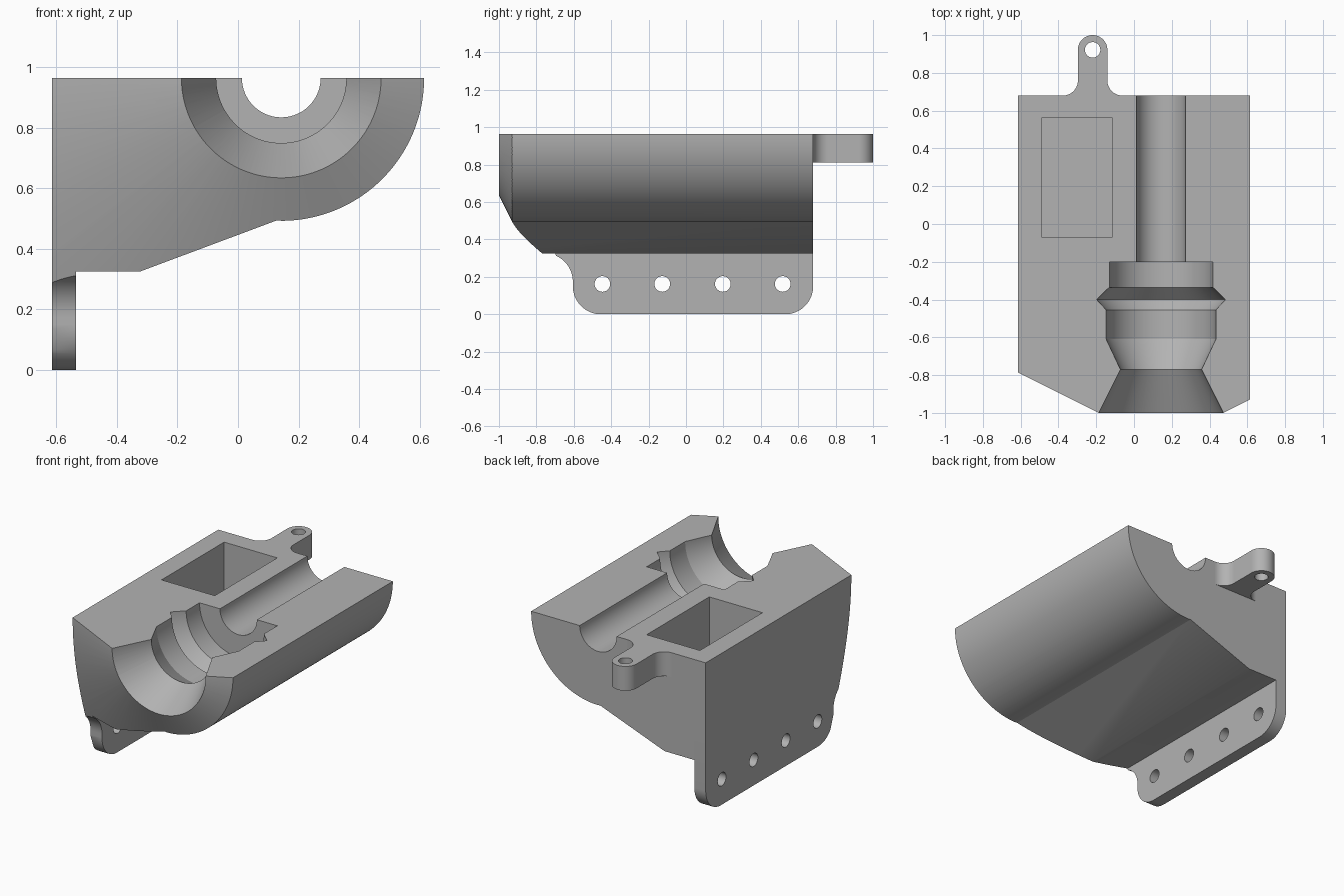
import bpy, bmesh
from math import cos, sin, pi, radians
from mathutils import Vector

cube = bpy.data.objects.get("Cube")
if cube:
    bpy.data.objects.remove(cube, do_unlink=True)

TOP, BACK, LEFT = 0.965, 0.68, -0.615
AXIS_X = 0.143

grey = bpy.data.materials.new("plain grey")
grey.use_nodes = True
grey.diffuse_color = (0.45, 0.45, 0.45, 1)
grey.node_tree.nodes["Principled BSDF"].inputs["Base Color"].default_value = (0.45, 0.45, 0.45, 1)


def arc(cx, cy, r, start, end, steps=16):
    """Points on an arc, angles in degrees."""
    angles = [radians(start + (end - start) * i / steps) for i in range(steps + 1)]
    return [(cx + r * cos(a), cy + r * sin(a)) for a in angles]


def finish(name, bm):
    bmesh.ops.remove_doubles(bm, verts=bm.verts, dist=1e-5)
    bmesh.ops.recalc_face_normals(bm, faces=bm.faces)
    mesh = bpy.data.meshes.new(name)
    bm.to_mesh(mesh)
    bm.free()
    mesh.materials.append(grey)
    obj = bpy.data.objects.new(name, mesh)
    bpy.context.collection.objects.link(obj)
    return obj


def prism(name, outline, axis, low, high):
    """Extrude a 2D outline along one axis (0 = x, 1 = y, 2 = z)."""
    def place(a, b, depth):
        co = [a, b]
        co.insert(axis, depth)
        return co
    bm = bmesh.new()
    face = bm.faces.new([bm.verts.new(place(a, b, low)) for a, b in outline])
    new = bmesh.ops.extrude_face_region(bm, geom=[face])["geom"]
    move = Vector(place(0, 0, high - low))
    bmesh.ops.translate(bm, vec=move, verts=[v for v in new if isinstance(v, bmesh.types.BMVert)])
    return finish(name, bm)


def lathe(name, profile, sides=128):
    """Spin (radius, y) points around the bore axis."""
    bm = bmesh.new()
    rings = []
    for r, y in profile:
        ring = []
        for i in range(sides):
            a = 2 * pi * (i + 0.5) / sides
            ring.append(bm.verts.new((AXIS_X + r * cos(a), y, TOP + r * sin(a))))
        rings.append(ring)
    for a, b in zip(rings, rings[1:]):
        for i in range(sides):
            j = (i + 1) % sides
            bm.faces.new((a[i], a[j], b[j], b[i]))
    bm.faces.new(rings[0])
    bm.faces.new(rings[-1])
    return finish(name, bm)


def combine(target, tool, operation):
    tool.hide_render = True
    mod = target.modifiers.new(tool.name, "BOOLEAN")
    mod.operation, mod.solver, mod.object = operation, "EXACT", tool
    bpy.context.view_layer.objects.active = target
    bpy.ops.object.modifier_apply(modifier=mod.name)
    bpy.data.objects.remove(tool, do_unlink=True)


# Main block: half-round on one side, deep wedge on the other
section = [(LEFT, TOP), (LEFT, 0.325), (-0.325, 0.325), (0.13, 0.495)]
section += arc(AXIS_X, TOP, 0.472, -90, 0, 40)
body = prism("half_mould_body", section, 1, -1.1, BACK)

# Mounting flange under the flat side
flange = arc(-0.755, 0.175, 0.15, 90, 0)
flange += arc(-0.455, 0.15, 0.15, 180, 270)
flange += arc(0.53, 0.15, 0.15, 270, 360)
flange += [(BACK, 0.45), (-0.6, 0.45)]
combine(body, prism("mounting_flange", flange, 0, LEFT, -0.535), "UNION")

# Rear lug with filleted root
LUG_X, LUG_Y, LUG_R, FILLET = -0.219, 0.922, 0.078, 0.08
reach = LUG_R + FILLET
lug = arc(LUG_X + reach, BACK + FILLET, FILLET, 270, 180)
lug += arc(LUG_X, LUG_Y, LUG_R, 0, 180, 32)
lug += arc(LUG_X - reach, BACK + FILLET, FILLET, 0, -90)
lug += [(LUG_X - reach, 0.62), (LUG_X + reach, 0.62)]
combine(body, prism("rear_lug", lug, 2, 0.81, TOP), "UNION")

# Conical nose
combine(body, lathe("nose_cone", [(0.03, -1.15), (2.33, 0), (2.33, 1.2)]), "INTERSECT")

# Stepped bore, open at the top
bore = [(0.38, -1.1), (0.215, -0.77), (0.29, -0.61), (0.29, -0.455), (0.341, -0.4),
        (0.274, -0.335), (0.274, -0.2), (0.13, -0.2), (0.13, 0.8)]
combine(body, lathe("bore_cutter", bore), "DIFFERENCE")

# Rectangular pocket
pocket = [(-0.49, -0.07), (-0.115, -0.07), (-0.115, 0.56), (-0.49, 0.56)]
combine(body, prism("pocket_cutter", pocket, 2, 0.48, 1.1), "DIFFERENCE")

# Bolt holes
for y in (-0.447, -0.127, 0.197, 0.517):
    hole = arc(y, 0.162, 0.042, 0, 345, 23)
    combine(body, prism("flange_hole_cutter", hole, 0, -0.7, -0.45), "DIFFERENCE")
hole = arc(LUG_X, LUG_Y, 0.041, 0, 345, 23)
combine(body, prism("lug_hole_cutter", hole, 2, 0.7, 1.1), "DIFFERENCE")

# Smooth curved walls, keep edges crisp
bpy.ops.object.select_all(action="DESELECT")
body.select_set(True)
bpy.context.view_layer.objects.active = body
bpy.ops.object.shade_smooth_by_angle(angle=radians(25))
